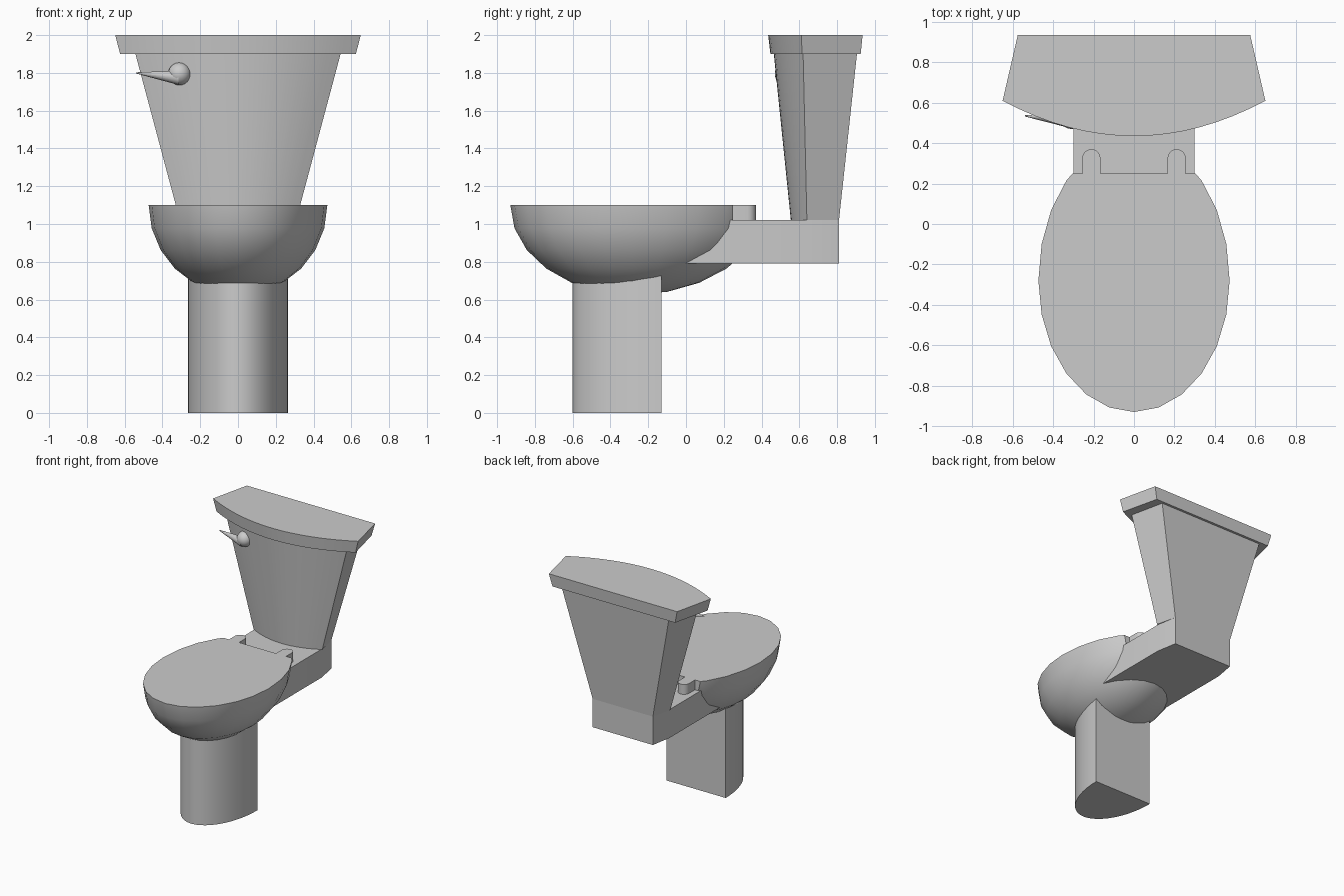
import bpy, bmesh, math
from mathutils import Vector

if "Cube" in bpy.data.objects:
    bpy.data.objects.remove(bpy.data.objects["Cube"])

# Single ceramic material
GREY = (0.6, 0.6, 0.6, 1)
ceramic = bpy.data.materials.new("grey ceramic")
ceramic.use_nodes = True
ceramic.diffuse_color = GREY
ceramic.node_tree.nodes["Principled BSDF"].inputs["Base Color"].default_value = GREY


def finish(name, bm, angle=35):
    """Turn a bmesh into a shaded object."""
    bmesh.ops.recalc_face_normals(bm, faces=bm.faces[:])
    mesh = bpy.data.meshes.new(name)
    bm.to_mesh(mesh)
    bm.free()
    mesh.materials.append(ceramic)
    obj = bpy.data.objects.new(name, mesh)
    bpy.context.collection.objects.link(obj)
    bpy.ops.object.select_all(action="DESELECT")
    obj.select_set(True)
    bpy.context.view_layer.objects.active = obj
    bpy.ops.object.shade_smooth_by_angle(angle=math.radians(angle))
    return obj


def loft(name, lower, upper, z0, z1):
    """Join two outlines of equal length into a closed solid."""
    bm = bmesh.new()
    a = [bm.verts.new((x, y, z0)) for x, y in lower]
    b = [bm.verts.new((x, y, z1)) for x, y in upper]
    bm.faces.new(a)
    bm.faces.new(b)
    n = len(a)
    for i in range(n):
        j = (i + 1) % n
        bm.faces.new((a[i], a[j], b[j], b[i]))
    return finish(name, bm)


def tank_outline(half, back_half, front, corner, back, steps=16):
    """Bowed front edge, slanted sides, straight back."""
    pts = []
    for i in range(steps + 1):
        t = 2 * i / steps - 1
        pts.append((half * t, front + (corner - front) * t * t))
    return pts + [(back_half, back), (-back_half, back)]


def arc(cx, cy, rx, ry, start, end, steps):
    angles = [math.radians(start + (end - start) * i / steps) for i in range(steps + 1)]
    return [(cx + rx * math.cos(a), cy + ry * math.sin(a)) for a in angles]


# Bowl: half ellipsoid, longer at the back, cut flat at the rim and hinge line
bm = bmesh.new()
bmesh.ops.create_uvsphere(bm, u_segments=24, v_segments=12, radius=1)
for v in bm.verts:
    v.co.x *= 0.473
    v.co.y = v.co.y * (0.70 if v.co.y > 0 else 0.65) - 0.28
    v.co.z = v.co.z * 0.475 + 1.1
for point, normal in (((0, 0, 1.1), (0, 0, 1)), ((0, 0.25, 0), (0, 1, 0))):
    geom = bm.verts[:] + bm.edges[:] + bm.faces[:]
    bmesh.ops.bisect_plane(bm, geom=geom, dist=1e-5, plane_co=point,
                           plane_no=normal, clear_outer=True)
    bmesh.ops.holes_fill(bm, edges=[e for e in bm.edges if e.is_boundary])
finish("bowl", bm)

# Pedestal: half-ellipse column with a flat back
foot = arc(0, -0.13, 0.265, 0.47, 180, 360, 24)
loft("pedestal", foot, foot, 0, 0.8)

# Shelf behind the bowl carrying the tank
shelf = [(-0.3, -0.04), (0.3, -0.04), (0.3, 0.64), (0.27, 0.81), (-0.27, 0.81), (-0.3, 0.64)]
loft("shelf", shelf, shelf, 0.79, 1.02)

# Tank and its lid
loft("tank", tank_outline(0.308, 0.27, 0.555, 0.64, 0.81),
     tank_outline(0.543, 0.48, 0.465, 0.62, 0.905), 1.02, 1.9)
loft("tank_lid", tank_outline(0.624, 0.55, 0.447, 0.615, 0.925),
     tank_outline(0.65, 0.575, 0.435, 0.61, 0.935), 1.9, 2.0)

# Seat hinges
for side, name in ((1, "left_hinge"), (-1, "right_hinge")):
    cx = side * 0.211
    tab = arc(cx, 0.325, 0.045, 0.045, 0, 180, 10) + [(cx - 0.045, 0.22), (cx + 0.045, 0.22)]
    loft(name, tab, tab, 1.01, 1.1)

# Flush knob and tapered lever
bm = bmesh.new()
bmesh.ops.create_uvsphere(bm, u_segments=20, v_segments=12, radius=0.06)
bmesh.ops.translate(bm, verts=bm.verts[:], vec=(-0.31, 0.53, 1.795))
finish("flush_knob", bm)

base, tip = Vector((-0.31, 0.512, 1.774)), Vector((-0.54, 0.535, 1.8))
axis = tip - base
bm = bmesh.new()
bmesh.ops.create_cone(bm, cap_ends=True, segments=16, radius1=0.038, radius2=0.003,
                      depth=axis.length)
turn = axis.to_track_quat("Z", "Y")
for v in bm.verts:
    v.co = turn @ v.co + (base + tip) / 2
finish("flush_lever", bm, 50)
